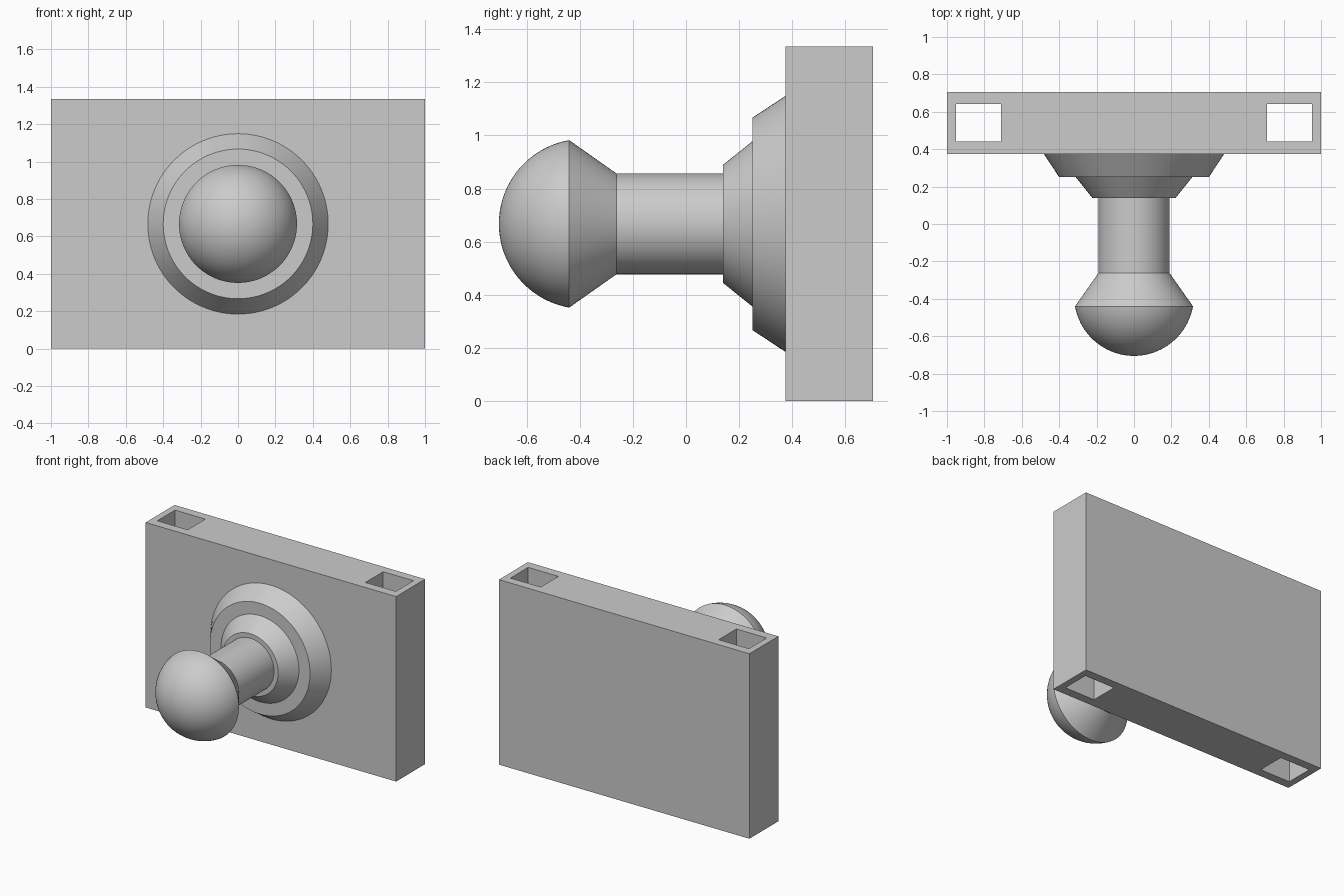
import bpy
import bmesh
import math

cube = bpy.data.objects.get("Cube")
if cube:
    bpy.data.objects.remove(cube, do_unlink=True)

AXIS_Z = 0.667
SEGMENTS = 96

grey = bpy.data.materials.new("light_grey")
grey.use_nodes = True
colour = (0.6, 0.6, 0.6, 1)
grey.diffuse_color = colour
grey.node_tree.nodes["Principled BSDF"].inputs["Base Color"].default_value = colour


def box(name, low, high):
    """Axis-aligned box between two corners."""
    size = [b - a for a, b in zip(low, high)]
    centre = [(a + b) / 2 for a, b in zip(low, high)]
    bpy.ops.mesh.primitive_cube_add(size=1, location=centre)
    obj = bpy.context.object
    obj.name = name
    obj.scale = size
    bpy.ops.object.transform_apply(location=True, rotation=False, scale=True)
    obj.data.materials.append(grey)
    return obj


def lathe(name, profile):
    """Solid of revolution about the y axis; profile holds (radius, y)."""
    bm = bmesh.new()
    verts = [bm.verts.new((r, y, AXIS_Z)) for r, y in profile]
    edges = [bm.edges.new(pair) for pair in zip(verts, verts[1:])]
    bmesh.ops.spin(bm, geom=verts + edges, cent=(0, 0, AXIS_Z), axis=(0, 1, 0),
                   angle=math.tau, steps=SEGMENTS, use_duplicate=False)
    bmesh.ops.remove_doubles(bm, verts=bm.verts, dist=0.0002)
    bmesh.ops.recalc_face_normals(bm, faces=bm.faces)
    mesh = bpy.data.meshes.new(name)
    bm.to_mesh(mesh)
    bm.free()
    obj = bpy.data.objects.new(name, mesh)
    bpy.context.collection.objects.link(obj)
    mesh.materials.append(grey)
    bpy.ops.object.select_all(action='DESELECT')
    obj.select_set(True)
    bpy.context.view_layer.objects.active = obj
    bpy.ops.object.shade_smooth_by_angle(angle=math.radians(25))
    return obj


# Back plate with a square slot running top to bottom near each end
plate = box("back_plate", (-1, 0.375, 0), (1, 0.705, 1.335))
for side in (-1, 1):
    x0, x1 = sorted((side * 0.71, side * 0.952))
    cutter = box("slot_cutter", (x0, 0.44, -0.1), (x1, 0.642, 1.5))
    cutter.hide_render = True
    cut = plate.modifiers.new("slot", 'BOOLEAN')
    cut.operation = 'DIFFERENCE'
    cut.solver = 'EXACT'
    cut.object = cutter
    bpy.context.view_layer.objects.active = plate
    bpy.ops.object.modifier_apply(modifier=cut.name)
    bpy.data.objects.remove(cutter, do_unlink=True)

# Stepped conical collars where the stem meets the plate
lathe("wide_collar", [(0, 0.25), (0.4, 0.25), (0.483, 0.376), (0, 0.376)])
lathe("narrow_collar", [(0, 0.14), (0.223, 0.14), (0.312, 0.251), (0, 0.251)])

# Stem and knob: domed front, cone narrowing back into the stem
DOME_R, DOME_Y, RIM_Y, STEPS = 0.32, -0.385, -0.44, 24
rim_angle = math.acos((DOME_Y - RIM_Y) / DOME_R)
dome = [(DOME_R * math.sin(rim_angle * i / STEPS),
         DOME_Y - DOME_R * math.cos(rim_angle * i / STEPS)) for i in range(STEPS + 1)]
lathe("knob_and_stem", dome + [(0.19, -0.262), (0.19, 0.141), (0, 0.141)])
